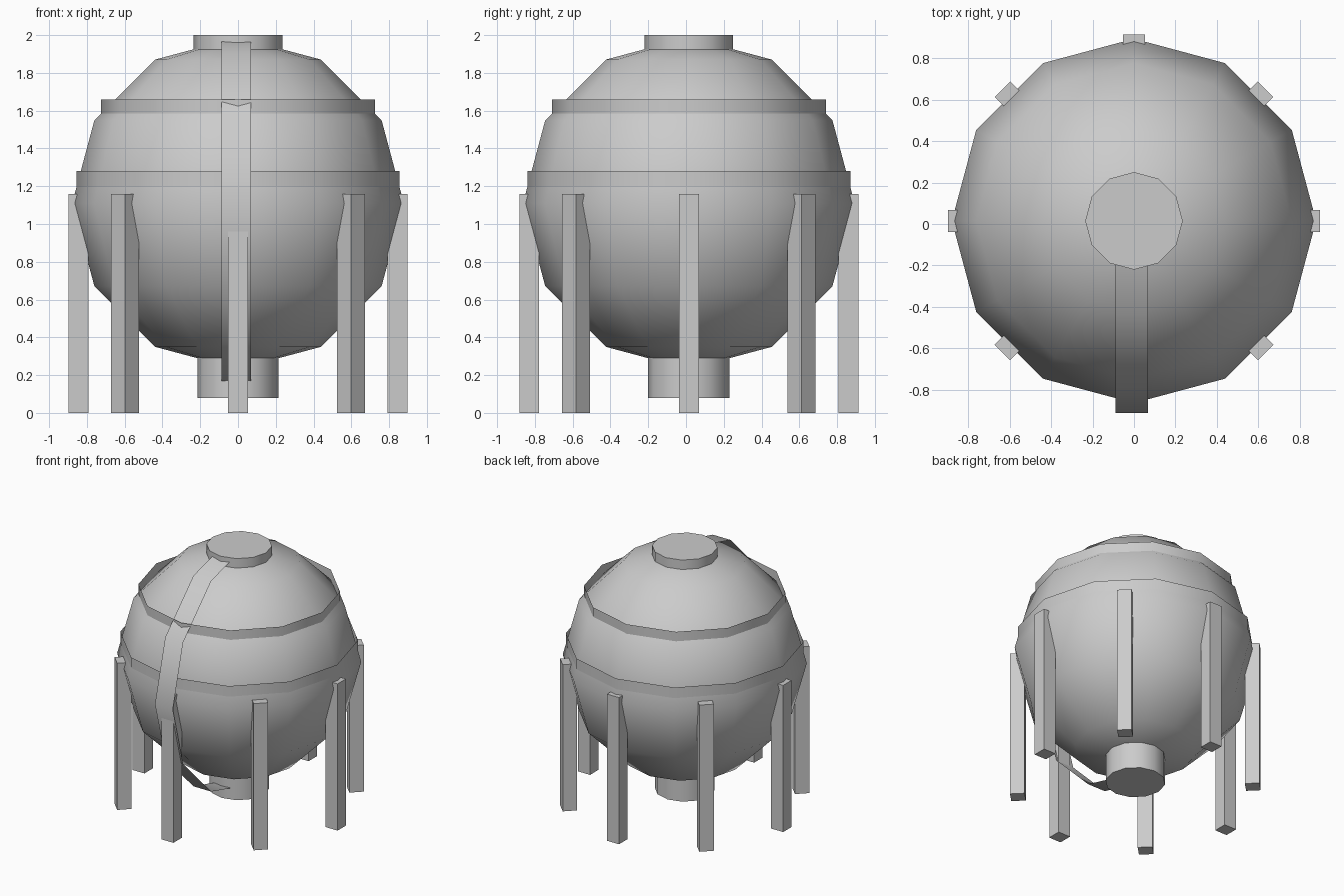
import bpy
import math
from mathutils import Vector

if "Cube" in bpy.data.objects:
    bpy.data.objects.remove(bpy.data.objects["Cube"], do_unlink=True)

SIDES = 12
CENTRE_Y = 0.015

steel = bpy.data.materials.new("grey_steel")
steel.use_nodes = True
colour = (0.6, 0.6, 0.6, 1.0)
steel.diffuse_color = colour
steel.node_tree.nodes["Principled BSDF"].inputs["Base Color"].default_value = colour


def finish(obj, name, smooth_angle=None):
    """Name, colour and shade one part."""
    obj.name = name
    obj.data.materials.append(steel)
    bpy.ops.object.select_all(action="DESELECT")
    obj.select_set(True)
    bpy.context.view_layer.objects.active = obj
    if smooth_angle:
        bpy.ops.object.shade_smooth_by_angle(angle=math.radians(smooth_angle))
    return obj


def tube(name, radius, bottom, top, fill):
    """Upright twelve-sided cylinder with a vertex on the x axis."""
    bpy.ops.mesh.primitive_cylinder_add(
        vertices=SIDES, radius=radius, depth=top - bottom, end_fill_type=fill,
        location=(0, CENTRE_Y, (bottom + top) / 2))
    return finish(bpy.context.object, name, 40)


# Spherical tank
bpy.ops.mesh.primitive_uv_sphere_add(
    segments=SIDES, ring_count=6, radius=0.878, location=(0, CENTRE_Y, 1.11))
finish(bpy.context.object, "tank", 60)

# Top hatch and bottom outlet
tube("top_hatch", 0.235, 1.85, 2.0, "NGON")
tube("bottom_outlet", 0.215, 0.08, 0.4, "NGON")

# Thin open walkway bands
tube("upper_band", 0.725, 1.585, 1.66, "NOTHING")
tube("lower_band", 0.855, 1.19, 1.28, "NOTHING")

# Eight support legs
for i in range(8):
    a = i * math.pi / 4
    bpy.ops.mesh.primitive_cube_add(
        size=1, location=(0.845 * math.cos(a), CENTRE_Y + 0.845 * math.sin(a), 0.58),
        rotation=(0, 0, a))
    leg = bpy.context.object
    leg.scale = (0.105, 0.105, 1.16)
    finish(leg, f"leg_{i + 1}")

# Ladder strip bent around the front, ending inside the hatch and the outlet
centre = Vector((0, 0.05, 1.07))
path = []
for i in range(7):
    a = math.radians(90 - 30 * i)
    path.append(centre + 0.962 * Vector((0, -math.cos(a), math.sin(a))))
path[0] = path[0].lerp(path[1], 0.42)
path[-1] = path[-1].lerp(path[-2], 0.3)
verts = [(x, p.y, p.z) for p in path for x in (-0.088, 0.068)]
faces = [(2 * i, 2 * i + 2, 2 * i + 3, 2 * i + 1) for i in range(len(path) - 1)]
mesh = bpy.data.meshes.new("ladder_strip")
mesh.from_pydata(verts, [], faces)
strip = bpy.data.objects.new("ladder_strip", mesh)
bpy.context.collection.objects.link(strip)
finish(strip, "ladder_strip", 60)
